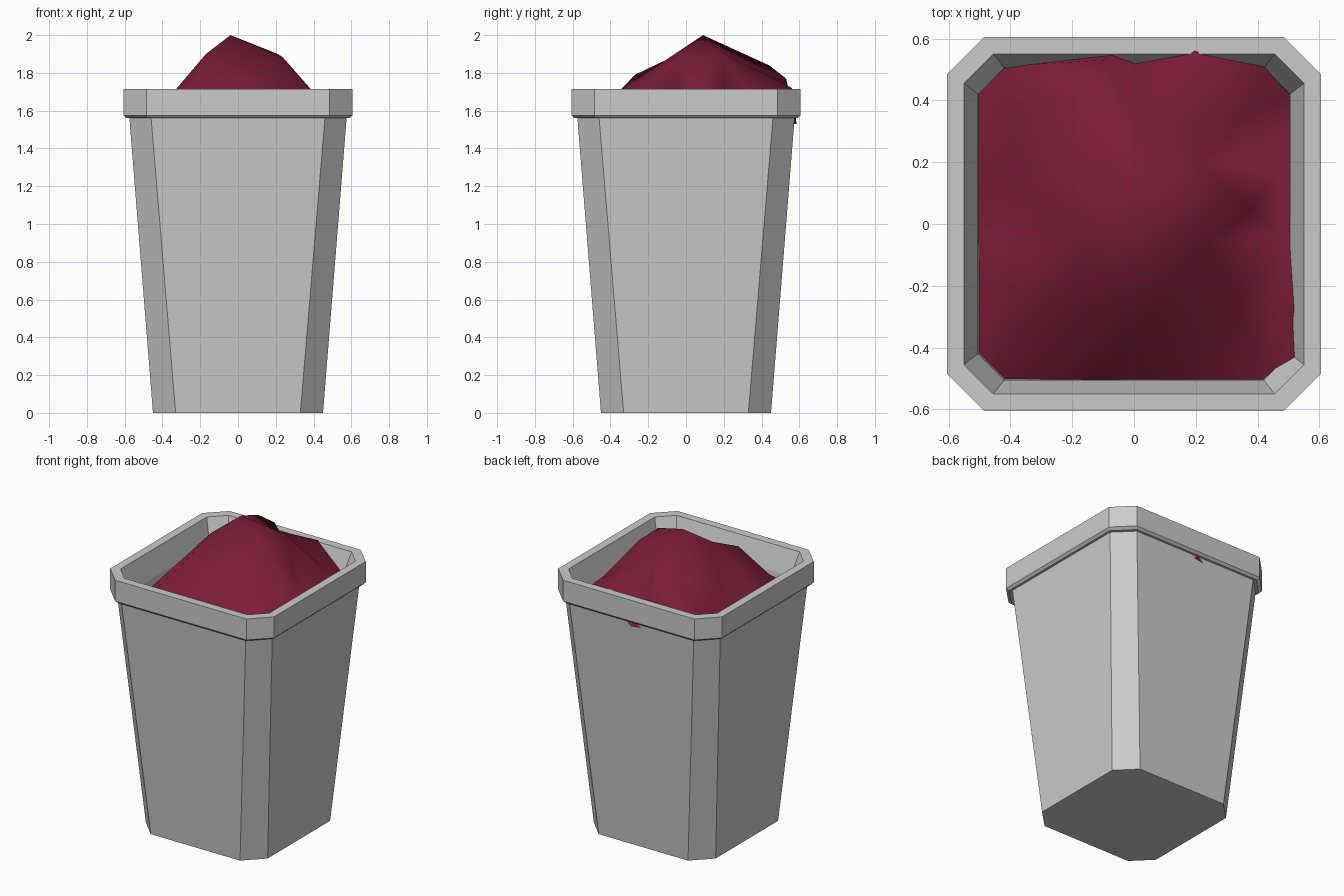
import bpy
from mathutils import Vector
from mathutils.geometry import delaunay_2d_cdt

if "Cube" in bpy.data.objects:
    bpy.data.objects.remove(bpy.data.objects["Cube"])


def make_object(name, verts, faces):
    mesh = bpy.data.meshes.new(name)
    mesh.from_pydata(verts, [], faces)
    mesh.update()
    obj = bpy.data.objects.new(name, mesh)
    bpy.context.collection.objects.link(obj)
    return obj


def octagon(half, flat, z):
    """Square with cut corners, counter-clockwise."""
    h, f = half, flat
    return [(x, y, z) for x, y in ((h, -f), (h, f), (f, h), (-f, h),
                                   (-h, f), (-h, -f), (-f, -h), (f, -h))]


def loft(name, sections):
    """Join cut-corner sections in order and cap both ends."""
    verts = [p for s in sections for p in octagon(*s)]
    faces = []
    for i in range(len(sections) - 1):
        for k in range(8):
            a, b = i * 8 + k, i * 8 + (k + 1) % 8
            faces.append((a, b, b + 8, a + 8))
    last = (len(sections) - 1) * 8
    faces.append(tuple(reversed(range(8))))
    faces.append(tuple(range(last, last + 8)))
    return make_object(name, verts, faces)


# Bin: tapered outside, overhanging rim, then the inside down to a floor
loft("bin", [
    (0.45, 0.33, 0.0),
    (0.575, 0.46, 1.56),
    (0.59, 0.472, 1.56),
    (0.605, 0.485, 1.575),
    (0.605, 0.485, 1.715),
    (0.55, 0.455, 1.715),
    (0.505, 0.42, 1.56),
    (0.41, 0.31, 0.06),
])

# Heaped cloth: ridge and edge points, triangulated in plan
points = [
    # peaks and ridges
    (-0.04, 0.09, 2.0), (-0.17, -0.04, 1.9), (0.21, 0.2, 1.9), (0.24, -0.05, 1.88),
    (-0.16, 0.44, 1.84), (-0.1, 0.53, 1.77), (0.2, 0.56, 1.72), (0.02, 0.3, 1.85),
    # slopes
    (-0.2, -0.27, 1.79), (-0.33, 0.1, 1.66), (-0.38, 0.38, 1.62), (-0.35, -0.38, 1.6),
    (0.05, -0.3, 1.74), (0.34, -0.25, 1.68), (0.38, 0.05, 1.72), (0.36, 0.35, 1.68),
    # outer edge
    (-0.52, 0.43, 1.52), (-0.52, 0.1, 1.53), (-0.51, -0.2, 1.5), (-0.515, -0.42, 1.5),
    (-0.42, -0.51, 1.5), (-0.15, -0.52, 1.53), (0.15, -0.515, 1.52), (0.42, -0.505, 1.53),
    (0.54, -0.45, 1.63), (0.53, -0.28, 1.6), (0.51, -0.05, 1.55), (0.505, 0.2, 1.53),
    (0.505, 0.42, 1.54), (0.42, 0.515, 1.57), (0.0, 0.585, 1.53), (-0.43, 0.51, 1.53),
]
plan, _, tris, source, _, _ = delaunay_2d_cdt([Vector(p[:2]) for p in points], [], [], 0, 1e-5)
cloth = make_object("cloth_heap",
                    [(v.x, v.y, points[source[i][0]][2]) for i, v in enumerate(plan)],
                    [tuple(t) for t in tris])
for poly in cloth.data.polygons:
    poly.use_smooth = True
red = bpy.data.materials.new("dark_red_cloth")
red.diffuse_color = (0.2, 0.012, 0.04, 1)
red.use_nodes = True
red.node_tree.nodes["Principled BSDF"].inputs["Base Color"].default_value = red.diffuse_color
cloth.data.materials.append(red)
